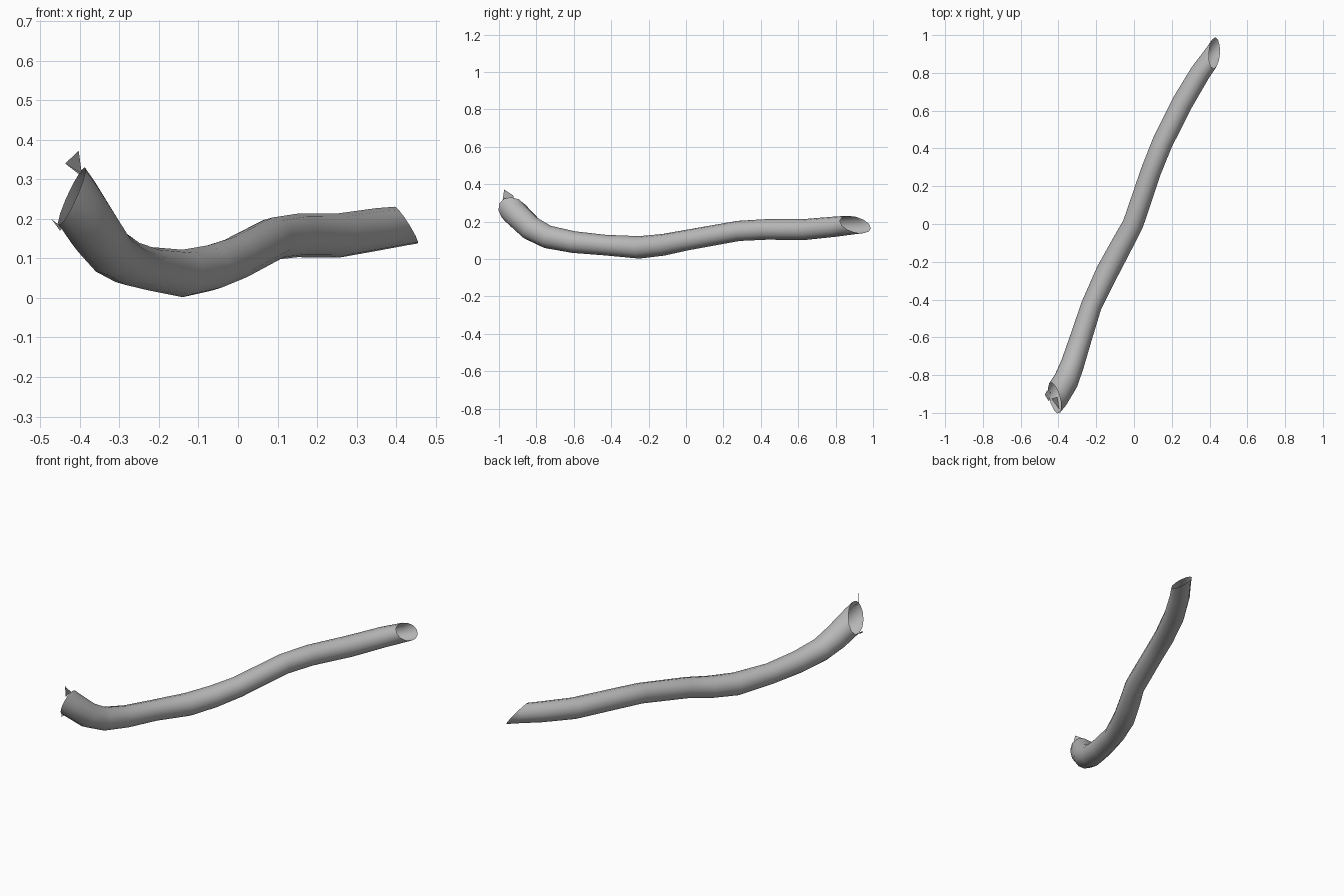
import bpy, bmesh, math
from mathutils import Vector

cube = bpy.data.objects.get("Cube")
if cube:
    bpy.data.objects.remove(cube, do_unlink=True)

# One grey material for everything
grey = bpy.data.materials.new("mid grey")
grey.use_nodes = True
COLOUR = (0.48, 0.48, 0.48, 1)
grey.diffuse_color = COLOUR
bsdf = next(n for n in grey.node_tree.nodes if n.type == 'BSDF_PRINCIPLED')
bsdf.inputs["Base Color"].default_value = COLOUR


def add_object(name, bm):
    mesh = bpy.data.meshes.new(name)
    bm.to_mesh(mesh)
    bm.free()
    mesh.materials.append(grey)
    obj = bpy.data.objects.new(name, mesh)
    bpy.context.collection.objects.link(obj)
    return obj


# Centre line of the bent pipe: (x, y, z, radius), overshooting both ends
PATH = [(-0.50, -1.02, 0.37, 0.070), (-0.415, -0.917, 0.250, 0.070),
        (-0.360, -0.830, 0.165, 0.067), (-0.325, -0.740, 0.118, 0.062),
        (-0.280, -0.600, 0.090, 0.058), (-0.225, -0.430, 0.074, 0.055),
        (-0.140, -0.250, 0.062, 0.060), (-0.070, -0.120, 0.076, 0.058),
        (-0.005, 0.000, 0.100, 0.055), (0.090, 0.280, 0.150, 0.054),
        (0.150, 0.430, 0.158, 0.055), (0.255, 0.640, 0.158, 0.056),
        (0.350, 0.800, 0.173, 0.054), (0.425, 0.905, 0.183, 0.050),
        (0.560, 1.100, 0.205, 0.050)]
SIDES = 12

# Loft round rings along the centre line
bm = bmesh.new()
centres = [Vector(p[:3]) for p in PATH]
rings = []
for i, c in enumerate(centres):
    ahead = centres[min(i + 1, len(centres) - 1)]
    behind = centres[max(i - 1, 0)]
    axis = (ahead - behind).normalized()
    side = axis.cross(Vector((0, 0, 1))).normalized()
    up = side.cross(axis)
    ring = []
    for k in range(SIDES):
        a = math.tau * k / SIDES
        ring.append(bm.verts.new(c + PATH[i][3] * (math.cos(a) * up + math.sin(a) * side)))
    rings.append(ring)
for r0, r1 in zip(rings, rings[1:]):
    for k in range(SIDES):
        n = (k + 1) % SIDES
        bm.faces.new((r0[k], r0[n], r1[n], r1[k]))

# Slanted open cuts at the two ends
CUTS = [((-0.42, -0.925, 0.255), (-0.915, -0.147, 0.37)),
        ((0.425, 0.905, 0.185), (0.82, 0.09, 0.57))]
for point, normal in CUTS:
    bmesh.ops.bisect_plane(bm, geom=bm.verts[:] + bm.edges[:] + bm.faces[:],
                           plane_co=point, plane_no=normal, clear_outer=True)
bmesh.ops.recalc_face_normals(bm, faces=bm.faces[:])
pipe = add_object("bent_pipe", bm)

# Torn flaps on the rim of the front end
FLAPS = {
    "upper_torn_flap": [(-0.395, -0.980, 0.315), (-0.403, -0.972, 0.372),
                        (-0.437, -0.925, 0.340), (-0.405, -0.915, 0.315)],
    "lower_torn_flap": [(-0.450, -0.940, 0.170), (-0.472, -0.905, 0.200),
                        (-0.460, -0.880, 0.190), (-0.440, -0.890, 0.180)],
}
for name, points in FLAPS.items():
    bm = bmesh.new()
    bm.faces.new([bm.verts.new(p) for p in points])
    add_object(name, bm)

# Smooth shading on the pipe
bpy.ops.object.select_all(action='DESELECT')
pipe.select_set(True)
bpy.context.view_layer.objects.active = pipe
bpy.ops.object.shade_smooth_by_angle(angle=math.radians(40))
